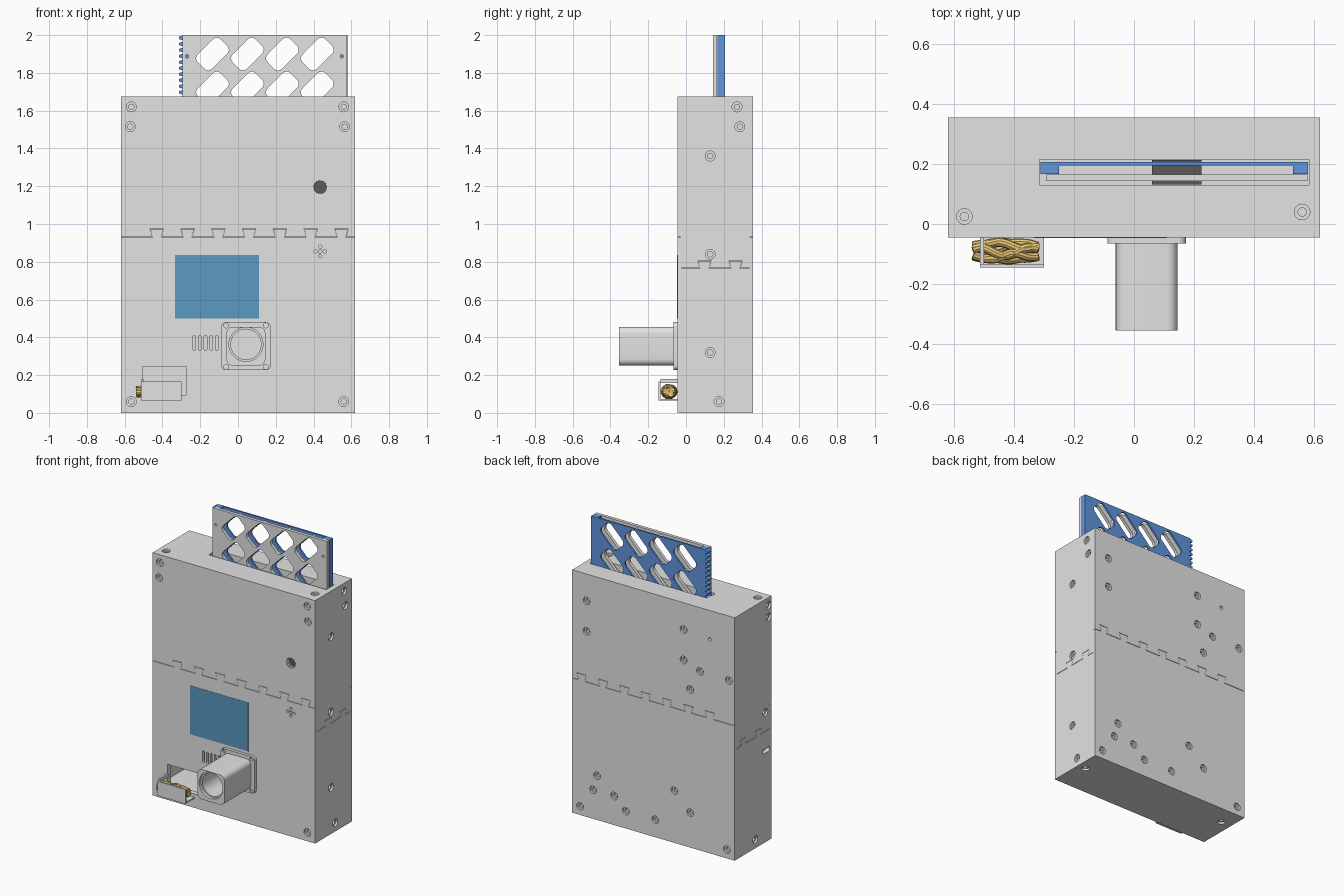
import bpy, bmesh, math
from mathutils import Vector

if "Cube" in bpy.data.objects:
    bpy.data.objects.remove(bpy.data.objects["Cube"])


def material(name, rgb):
    m = bpy.data.materials.new(name)
    m.use_nodes = True
    m.diffuse_color = (*rgb, 1)
    m.node_tree.nodes["Principled BSDF"].inputs["Base Color"].default_value = (*rgb, 1)
    return m


GREY = material("case grey", (0.77, 0.77, 0.77))
BLUE = material("rack blue", (0.12, 0.3, 0.73))
SCREEN = material("screen blue", (0.105, 0.32, 0.54))
GOLD = material("rope gold", (0.8, 0.56, 0.17))
DARK = material("dark grey", (0.1, 0.1, 0.11))

# Each axis maps a flat outline (u, v) and a depth w to space
AXES = {"x": lambda u, v, w: (w, u, v),
        "y": lambda u, v, w: (u, w, v),
        "z": lambda u, v, w: (u, v, w)}


def rect(u0, u1, v0, v1):
    return [(u0, v0), (u1, v0), (u1, v1), (u0, v1)]


def circle(u, v, r, n=24):
    return [(u + r * math.cos(i * math.tau / n), v + r * math.sin(i * math.tau / n)) for i in range(n)]


def rounded(u, v, w, h, r, turn=0, n=6):
    pts = []
    for k, (su, sv) in enumerate([(1, 1), (-1, 1), (-1, -1), (1, -1)]):
        for i in range(n + 1):
            a = (k + i / n) * math.pi / 2
            p = Vector((su * (w / 2 - r) + r * math.cos(a), sv * (h / 2 - r) + r * math.sin(a)))
            c, s = math.cos(turn), math.sin(turn)
            pts.append((u + p.x * c - p.y * s, v + p.x * s + p.y * c))
    return pts


def prisms(name, mat, parts):
    """parts: list of (axis, outline, low, high)"""
    bm = bmesh.new()
    for axis, pts, lo, hi in parts:
        a, b = [[bm.verts.new(AXES[axis](u, v, w)) for u, v in pts] for w in (lo, hi)]
        bm.faces.new(a)
        bm.faces.new(b[::-1])
        for i in range(len(pts)):
            j = (i + 1) % len(pts)
            bm.faces.new((a[i], b[i], b[j], a[j]))
    bmesh.ops.recalc_face_normals(bm, faces=bm.faces)
    mesh = bpy.data.meshes.new(name)
    bm.to_mesh(mesh)
    bm.free()
    mesh.materials.append(mat)
    ob = bpy.data.objects.new(name, mesh)
    bpy.context.collection.objects.link(ob)
    return ob


def bake(ob):
    bpy.context.view_layer.update()
    dg = bpy.context.evaluated_depsgraph_get()
    return bpy.data.meshes.new_from_object(ob.evaluated_get(dg))


def cut(ob, parts):
    cutter = prisms("cutter", GREY, parts)
    cutter.hide_render = True
    mod = ob.modifiers.new("cut", "BOOLEAN")
    mod.operation, mod.solver, mod.object = "DIFFERENCE", "EXACT", cutter
    mesh = bake(ob)
    ob.modifiers.clear()
    ob.data = mesh
    bpy.data.objects.remove(cutter)


def smooth(ob):
    bpy.ops.object.select_all(action="DESELECT")
    ob.select_set(True)
    bpy.context.view_layer.objects.active = ob
    bpy.ops.object.shade_smooth_by_angle(angle=math.radians(35))


# Case dimensions
W, FRONT, BACK, H = 0.62, -0.045, 0.355, 1.675
case = prisms("case", GREY, [("z", rect(-W, W, FRONT, BACK), 0, H)])

# Slot for the sliding rack, cable compartment and its window
cut(case, [("z", rect(-0.315, 0.583, 0.13, 0.215), 0.85, 2)])
cut(case, [("y", rect(-0.57, -0.1, 0.09, 0.29), -0.01, 0.29)])
cut(case, [("y", rect(-0.505, -0.275, 0.095, 0.245), -0.1, 0.02)])

# Screw holes: face axis, surface position, inward direction, centres
SCREWS = [
    ("y", FRONT, 1, [(-.565, 1.62), (-.57, 1.515), (.56, 1.62), (.565, 1.515), (-.565, .06), (.56, .06)]),
    ("y", BACK, -1, [(.51, 1.49), (.51, 1.28), (-.23, 1.49), (-.23, 1.28), (-.355, 1.235), (-.28, 1.09),
                     (-.575, 1.23), (.43, .305), (.46, .2), (.56, .06), (.3, .2), (.21, .12), (-.015, .12),
                     (-.16, .36), (-.28, .24), (-.56, .06)]),
    ("x", W, -1, [(.27, 1.62), (.285, 1.515), (.128, 1.36), (.128, .84), (.128, .32), (.175, .06)]),
    ("x", -W, 1, [(-.015, 1.62), (-.015, 1.54), (.02, .895), (.13, .06)]),
    ("z", H, -1, [(-.565, .025), (.56, .04)]),
    ("z", 0, 1, [(.56, .185), (-.54, .22)]),
]
for axis, s, d, centres in SCREWS:
    for radius, depth in ((0.026, 0.014), (0.014, 0.028)):
        cut(case, [(axis, circle(u, v, radius), s - d * 0.01, s + d * depth) for u, v in centres])


# Dovetail seams between the printed halves
def seam(start, end, centres, base, rise):
    path = [(start, base)]
    for c in centres:
        path += [(c - .024, base), (c - .035, base + rise), (c + .035, base + rise), (c + .024, base)]
    path.append((end, base))
    g = 0.0015
    upper = []
    for i, (u, v) in enumerate(path):
        a, b = Vector(path[max(i - 1, 0)]), Vector(path[min(i + 1, len(path) - 1)])
        t = (b - a).normalized()
        upper.append((u - t.y * g, v + t.x * g))
    lower = [(2 * u - p, 2 * v - q) for (u, v), (p, q) in zip(path, upper)]
    return upper + lower[::-1]


face_seam = seam(-W - .01, W + .01, [-.43 + .163 * i for i in range(7)], 0.93, 0.045)
side_seam = seam(-.025, .335, [.098, .262], 0.765, 0.04)
for surface in (FRONT, BACK):
    cut(case, [("y", face_seam, surface - .015, surface + .015)])
for surface in (-W, W):
    cut(case, [("x", side_seam, surface - .015, surface + .015)])

# Knob opening, speaker holes, vents, side port and reset hole
gear = [(.435 + r * math.cos(a), 1.195 + r * math.sin(a))
        for a, r in ((i * math.tau / 32, .036 if i % 2 else .031) for i in range(32))]
details = [("y", gear, FRONT - .01, FRONT + .035)]
details += [("y", circle(.435 + u, .855 + v, .009, 12), FRONT - .01, FRONT + .02)
            for u, v in ((0, 0), (-.025, 0), (.025, 0), (0, .025), (0, -.025))]
details += [("y", rounded(-.232 + .03 * i, .37, .014, .08, .0069), FRONT - .01, FRONT + .02) for i in range(5)]
details += [("x", rounded(.01, .63, .07, .03, .008), -W - .01, -W + .03)]
details += [("y", circle(-.43, 1.475, .012, 12), BACK - .03, BACK + .01)]
cut(case, details)
prisms("knob_opening_floor", DARK, [("y", circle(.435, 1.195, .04), FRONT + .03, FRONT + .038)])

# Display
prisms("screen", SCREEN, [("y", rect(-.333, .11, .5, .835), FRONT - .002, FRONT + .001)])

# Sliding rack with a perforated cover plate
LOW, TOP = 0.95, 2.0
outline = [(-.293, .166), (-.25, .166), (-.25, .195), (.53, .195), (.53, .166),
           (.58, .166), (.58, .207), (-.293, .207)]
rack = prisms("rack", BLUE, [("z", outline, LOW, TOP)])
plate = prisms("cover_plate", GREY, [("z", rect(-.293, .578, .143, .165), LOW, TOP)])
windows = [("y", rounded(-.135 + .185 * i, 1.9 - .18 * j, .172, .108, .03, math.pi / 4), .1, .25)
           for i in range(4) for j in range(5)]
pins = [("y", circle(x, 1.888, .009, 12), .1, .18) for x in (-.27, .55)]
cut(rack, windows)
cut(plate, windows + pins)
pitch = 0.032
prisms("rack_teeth", BLUE, [
    ("y", [(-.291, z), (-.291, z + .026), (-.312, z + .019), (-.312, z + .007)], .166, .207)
    for z in (TOP - .028 - pitch * i for i in range(32))])
prisms("drive_block", DARK, [("z", rect(.06, .225, .132, .213), 0.86, 0.94)])

# Square nozzle on a screwed flange
CX, CZ = 0.042, 0.353
flange = prisms("nozzle_flange", GREY, [("y", rounded(CX, CZ, .262, .254, .025), -.065, FRONT)])
cut(flange, [("y", circle(CX + a * .105, CZ + b * .11, .013), -.07, -.052) for a in (-1, 1) for b in (-1, 1)])
nozzle = prisms("nozzle", GREY, [("y", rounded(CX, CZ, .206, .206, .035), -.355, -.064)])
cut(nozzle, [("y", circle(CX, CZ + .01, .08, 48), -.36, -.1)])
cut(nozzle, [("y", circle(CX, CZ + .01, .09, 48), -.36, -.335)])
smooth(flange)
smooth(nozzle)

# Cable tray
prisms("cable_tray", GREY, [
    ("y", rect(-.513, -.3, .065, .165), -.145, -.135),
    ("z", rect(-.513, -.3, -.135, FRONT), .065, .074),
    ("y", rect(-.513, -.5, .158, .18), -.135, FRONT)])

# Bundle of thick, gently crossing rope strands
curve = bpy.data.curves.new("rope", "CURVE")
curve.dimensions = "3D"
curve.bevel_depth = 0.015
curve.bevel_resolution = 3
curve.use_fill_caps = True
STEPS, STRANDS = 24, 8
for k in range(STRANDS):
    line = curve.splines.new("POLY")
    line.points.add(STEPS)
    for i, p in enumerate(line.points):
        t = i / STEPS
        a = k * math.tau / STRANDS + 0.55 * math.sin(t * math.tau * 1.2 + k * 2.1)
        swell = math.sin(math.pi * (0.12 + 0.76 * t)) ** 0.5
        p.co = (-.535 + .215 * t, -.09 + .03 * swell * math.cos(a), .113 + .026 * swell * math.sin(a), 1)
temp = bpy.data.objects.new("rope_path", curve)
bpy.context.collection.objects.link(temp)
rope = bpy.data.objects.new("rope_bundle", bake(temp))
bpy.context.collection.objects.link(rope)
bpy.data.objects.remove(temp)
rope.data.materials.clear()
rope.data.materials.append(GOLD)
smooth(rope)
